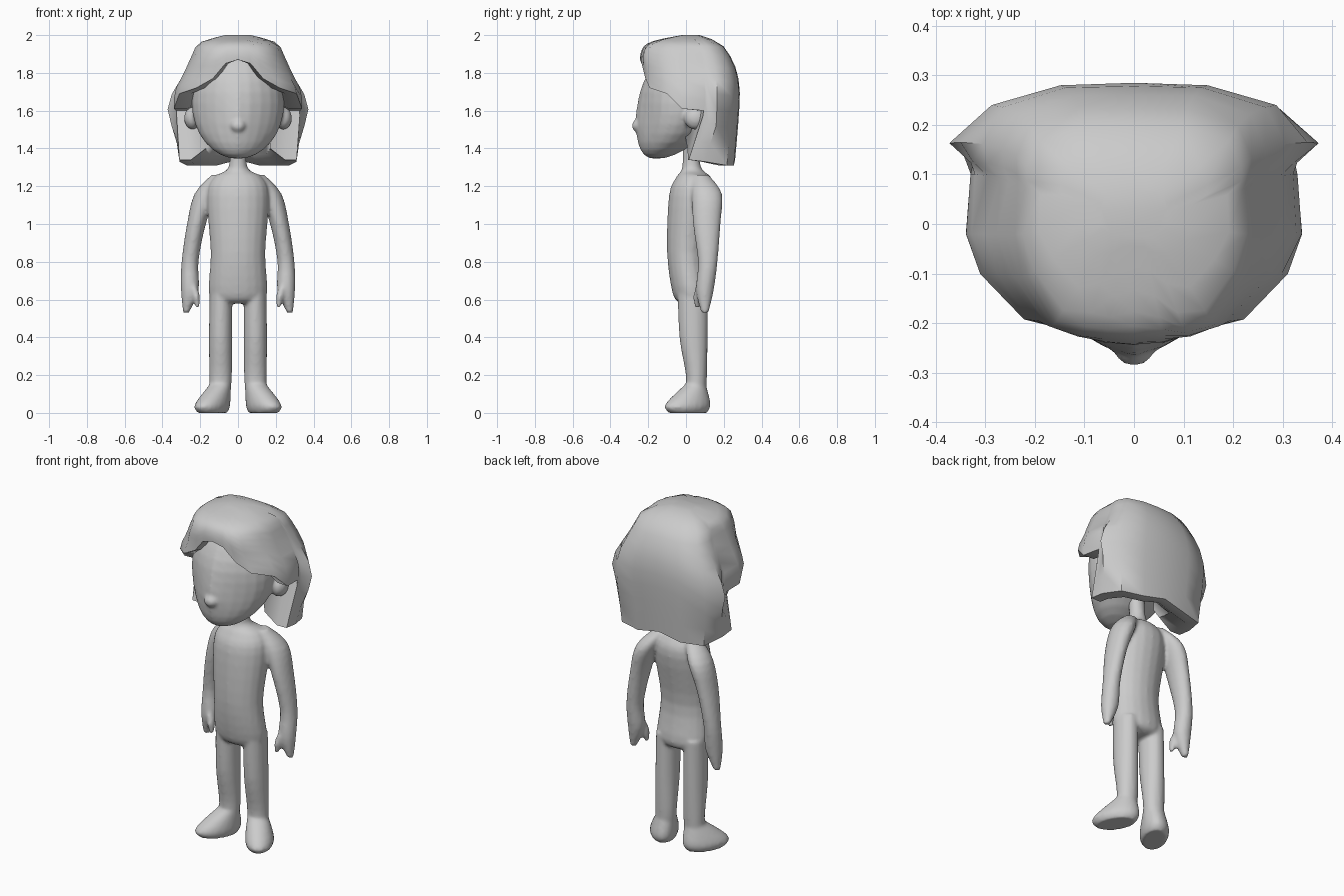
import bpy, bmesh
from math import sin, cos, pi, radians
from mathutils import Matrix

cube = bpy.data.objects.get("Cube")
if cube:
    bpy.data.objects.remove(cube, do_unlink=True)

clay = bpy.data.materials.new("clay_grey")
clay.use_nodes = True
grey = (.6, .6, .6, 1)
clay.diffuse_color = grey
clay.node_tree.nodes["Principled BSDF"].inputs["Base Color"].default_value = grey


def finish(name, bm):
    """Turn a bmesh into a smooth clay object."""
    bmesh.ops.recalc_face_normals(bm, faces=bm.faces)
    mesh = bpy.data.meshes.new(name)
    bm.to_mesh(mesh)
    bm.free()
    mesh.materials.append(clay)
    part = bpy.data.objects.new(name, mesh)
    bpy.context.collection.objects.link(part)
    bpy.ops.object.select_all(action='DESELECT')
    part.select_set(True)
    bpy.context.view_layer.objects.active = part
    bpy.ops.object.shade_smooth_by_angle(angle=radians(50))
    return part


def blend(part, repeat):
    """Fuse overlapping volumes into one soft skin."""
    remesh = part.modifiers.new("fuse", 'REMESH')
    remesh.mode = 'VOXEL'
    remesh.voxel_size = .01
    remesh.use_smooth_shade = True
    soften = part.modifiers.new("soften", 'SMOOTH')
    soften.factor = .5
    soften.iterations = repeat


def bridge(bm, rows):
    """Bridge equal-length closed rows of points and cap both ends."""
    rings = [[bm.verts.new(point) for point in row] for row in rows]
    for upper, lower in zip(rings, rings[1:]):
        for i in range(len(upper)):
            bm.faces.new((upper[i - 1], upper[i], lower[i], lower[i - 1]))
    bm.faces.new(rings[0])
    bm.faces.new(rings[-1])


def smooth(keys, steps=4):
    """Pass a spline through the key sections."""
    padded = [keys[0], *keys, keys[-1]]
    result = []
    for a, b, c, d in zip(padded, padded[1:], padded[2:], padded[3:]):
        for step in range(steps):
            t = step / steps
            result.append([
                q + t * (r - p) / 2 + t * t * (p - 2.5 * q + 2 * r - s / 2)
                + t ** 3 * (3 * (q - r) + s - p) / 2
                for p, q, r, s in zip(a, b, c, d)])
    return result + [keys[-1]]


def ring(x, y, z, rx, ry, turn=0, sides=20):
    """Horizontal oval, turned about z."""
    c, s = cos(radians(turn)), sin(radians(turn))
    points = []
    for i in range(sides):
        u, v = rx * cos(2 * pi * i / sides), ry * sin(2 * pi * i / sides)
        points.append((x + u * c - v * s, y + u * s + v * c, z))
    return points


def limbs(bm, keys, turn=0):
    """Pair of limbs from key sections: x, y, z, half width, half depth."""
    for side in (1, -1):
        bridge(bm, [ring(side * x, y, z, rx, ry, side * turn)
                    for x, y, z, rx, ry in smooth(keys)])


def ball(bm, centre, radii):
    place = Matrix.Translation(centre) @ Matrix.Diagonal((*radii, 1))
    bmesh.ops.create_uvsphere(bm, u_segments=24, v_segments=16, radius=1, matrix=place)


# Torso and neck: height, half width, front, back
body = bmesh.new()
torso_keys = [
    (.58, .1, -.03, .09), (.63, .155, -.07, .13), (.85, .145, -.1, .11),
    (1.15, .165, -.09, .16), (1.25, .125, -.05, .13), (1.3, .05, -.02, .08),
    (1.46, .045, -.02, .06)]
bridge(body, [ring(0, (front + back) / 2, z, width, (back - front) / 2)
              for z, width, front, back in smooth(torso_keys)])

# Arms ending in mitten hands with thumbs
limbs(body, [
    (.1, .08, 1.26, .04, .04), (.17, .11, 1.16, .06, .08), (.22, .11, 1, .05, .073),
    (.254, .115, .8, .045, .052), (.255, .1, .65, .047, .047), (.275, .1, .53, .016, .02)])
limbs(body, [(.24, .08, .68, .02, .025), (.222, .065, .62, .02, .026),
             (.215, .06, .56, .012, .015)])

# Legs and outward-turned feet
limbs(body, [(.09, .035, .65, .06, .08), (.092, .04, .4, .062, .075),
             (.092, .055, .2, .06, .056), (.095, .05, .1, .056, .056)])
limbs(body, [(.095, .05, .15, .056, .056), (.135, .01, .045, .078, .132),
             (.135, .01, 0, .065, .11)], turn=30)
blend(finish("body", body), 5)

# Head: an egg with the jaw pushed forward and a ridge down the face
head = bmesh.new()
head_z = 1.64
ball(head, (0, -.03, head_z), (.245, .2, .295))
for vert in head.verts:
    x, y, z = vert.co
    vert.co.y -= 1.4 * max(0, head_z - z) ** 2
    if y < 0:
        vert.co.y -= .04 * max(0, 1 - abs(x) / .15) * max(0, 1 - abs(z - 1.55) / .27)

# Nose and ears
ball(head, (0, -.248, 1.52), (.042, .038, .036))
for side in (1, -1):
    ball(head, (side * .24, .05, 1.56), (.045, .06, .06))
blend(finish("head", head), 3)

# Hair strands from brow to nape: x, y, lower edge
strands = [
    (0, -.225, 1.87), (.085, -.22, 1.85), (.15, -.21, 1.77), (.23, -.19, 1.72),
    (.315, -.1, 1.69), (.34, -.02, 1.61), (.33, .1, 1.6), (.33, .125, 1.34),
    (.33, .165, 1.33), (.29, .24, 1.31), (.15, .28, 1.31), (0, .285, 1.34)]
curl = {7: .1, 8: .05}  # tips of the side locks swing forward
flare = 8  # this strand sticks out at ear height
# Hair fullness by height: z, side, front, back
levels = smooth([(2, .2, .1, .25), (1.96, .6, .88, .62), (1.89, .72, 1.08, .82),
                 (1.8, .84, 1.03, .95), (1.66, 1, 1, 1), (1.3, .93, .9, .9)])


def fullness(z):
    for above, below in zip(levels, levels[1:]):
        if z >= below[0]:
            t = (above[0] - z) / (above[0] - below[0])
            return [p + (q - p) * t for p, q in zip(above[1:], below[1:])]


def hair_row(drop, inset=1, lift=0):
    """One closed row across all strands, drop running from crown to edge."""
    half = []
    for index, (x, y, edge) in enumerate(strands):
        z = 2 + (edge - 2) * drop
        side, front, back = fullness(z)
        y *= front if y < 0 else back
        y -= curl.get(index, 0) * max(0, min(1, (1.5 - z) / .14))
        if index == flare:
            x += .045 * max(0, 1 - abs(z - 1.6) / .2)
        half.append((x * side * inset, y * inset, z + lift))
    return half + [(-x, y, z) for x, y, z in half[-2:0:-1]]


# Outer shell, then the rim rolled inward under the hair
rows = 10
shell = [hair_row((row / rows) ** 1.5) for row in range(rows + 1)]
rim = [hair_row(1, .8), hair_row(1, .55, .06)]
hair = bmesh.new()
bridge(hair, shell + rim)
finish("hair", hair)
